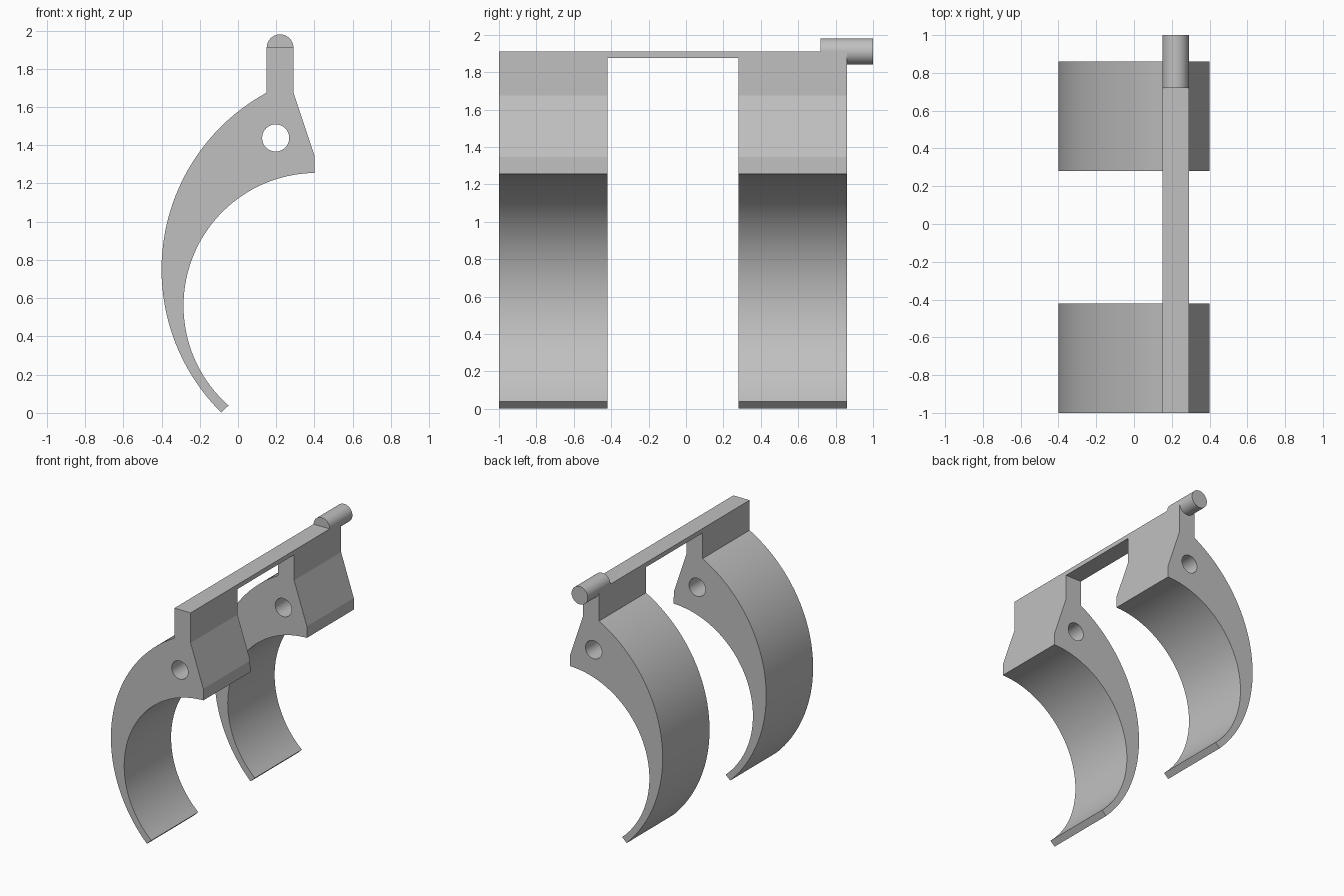
import bpy, bmesh
from math import cos, sin, pi, atan2, radians
from mathutils import Matrix

cube = bpy.data.objects.get("Cube")
if cube:
    bpy.data.objects.remove(cube)

grey = bpy.data.materials.new("light grey")
grey.use_nodes = True
grey.diffuse_color = (0.53, 0.53, 0.53, 1)
grey.node_tree.nodes["Principled BSDF"].inputs["Base Color"].default_value = grey.diffuse_color


def finish(name, bm):
    bmesh.ops.recalc_face_normals(bm, faces=bm.faces)
    mesh = bpy.data.meshes.new(name)
    bm.to_mesh(mesh)
    bm.free()
    mesh.materials.append(grey)
    obj = bpy.data.objects.new(name, mesh)
    bpy.context.collection.objects.link(obj)
    bpy.ops.object.select_all(action='DESELECT')
    obj.select_set(True)
    bpy.context.view_layer.objects.active = obj
    bpy.ops.object.shade_smooth_by_angle(angle=radians(15))
    return obj


def arc(cx, cz, r, a0, a1, n):
    steps = [a0 + (a1 - a0) * i / n for i in range(n + 1)]
    return [(cx + r * cos(a), cz + r * sin(a)) for a in steps]


def extrude_profile(name, loops, y0, y1):
    """Fill closed x-z loops (outline, then holes) and extrude along y."""
    bm = bmesh.new()
    edges = []
    for loop in loops:
        vs = [bm.verts.new((x, y0, z)) for x, z in loop]
        edges += [bm.edges.new((v, vs[i - 1])) for i, v in enumerate(vs)]
    bmesh.ops.triangle_fill(bm, edges=edges, use_beauty=True, normal=(0, -1, 0))
    ext = bmesh.ops.extrude_face_region(bm, geom=bm.faces[:], use_keep_orig=True)
    moved = [g for g in ext["geom"] if isinstance(g, bmesh.types.BMVert)]
    bmesh.ops.translate(bm, verts=moved, vec=(0, y1 - y0, 0))
    return finish(name, bm)


# Hook outline: outer arc, neck, sloped shoulder, inner arc
NECK_L, NECK_R, TOP = 0.15, 0.29, 1.91
outer = arc(0.653, 0.75, 1.053, atan2(-0.75, -0.743) + 2 * pi, atan2(0.925, -0.503), 40)
inner = arc(0.41, 0.56, 0.695, pi / 2 + 0.014, atan2(-0.522, -0.46) + 2 * pi, 48)
neck = [(NECK_L, TOP), (NECK_R, TOP), (NECK_R, 1.675), (0.4, 1.345)]
hole = arc(0.197, 1.438, 0.071, 0, 2 * pi, 32)[:-1]

for name, y0, y1 in (("front_hook", -1.0, -0.42), ("back_hook", 0.28, 0.86)):
    extrude_profile(name, [outer + neck + inner, hole], y0, y1)

# Bar joining the two necks
bar = [(NECK_L, 1.875), (NECK_R, 1.875), (NECK_R, TOP), (NECK_L, TOP)]
extrude_profile("connecting_bar", [bar], -0.42, 0.28)

# Round pin on the back end
bm = bmesh.new()
place = Matrix.Translation((0.22, 0.86, TOP)) @ Matrix.Rotation(pi / 2, 4, 'X')
bmesh.ops.create_cone(bm, cap_ends=True, segments=40, radius1=0.07, radius2=0.07,
                      depth=0.28, matrix=place)
finish("hinge_pin", bm)
